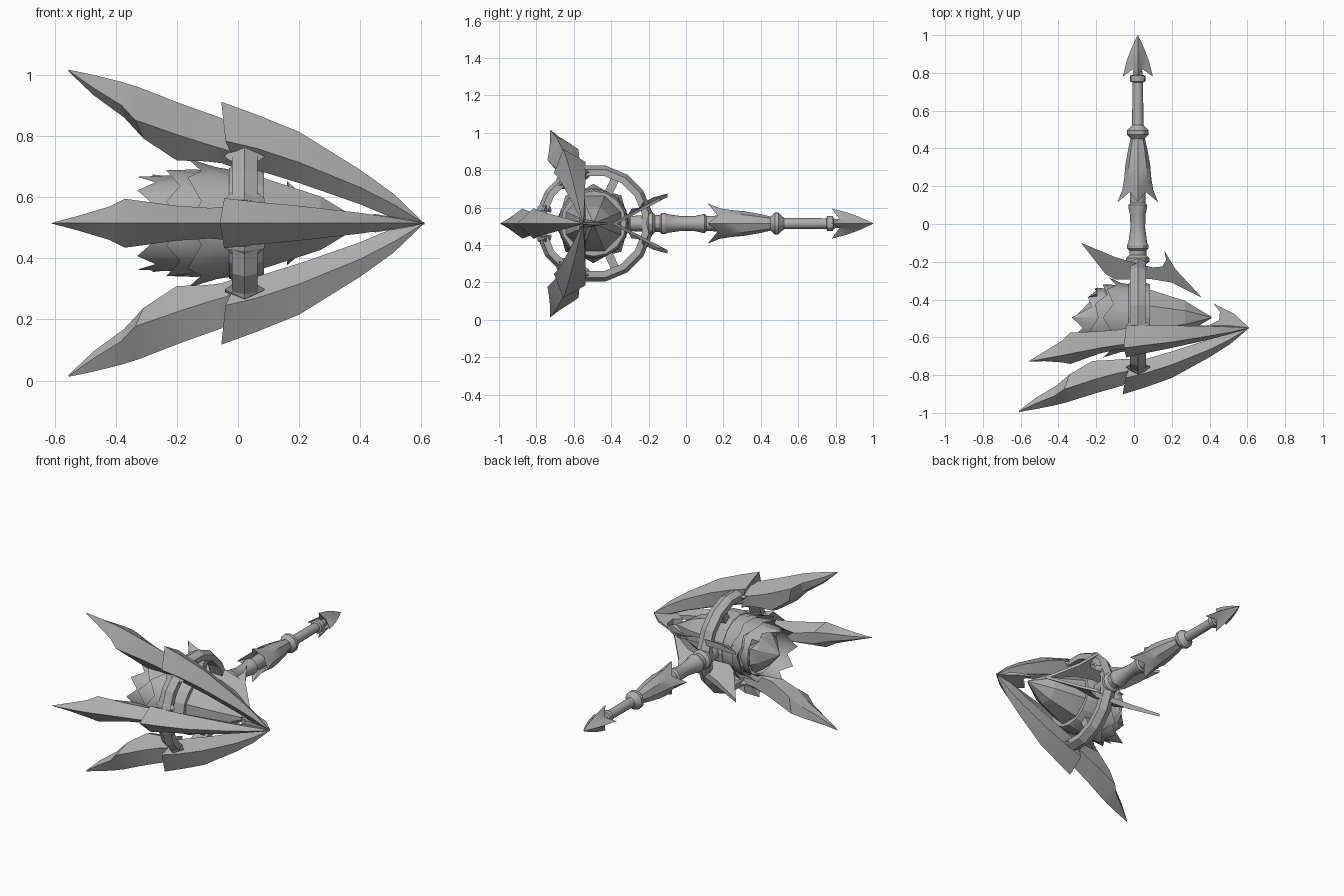
import bpy, bmesh, math
from mathutils import Vector

if "Cube" in bpy.data.objects:
    bpy.data.objects.remove(bpy.data.objects["Cube"])

ZC = 0.515   # height of the main axis
grey = bpy.data.materials.new("plain_grey")
grey.diffuse_color = (0.42, 0.42, 0.42, 1)
grey.use_nodes = True
grey.node_tree.nodes["Principled BSDF"].inputs["Base Color"].default_value = grey.diffuse_color


def make(name, verts, faces, angle=25):
    me = bpy.data.meshes.new(name)
    me.from_pydata([tuple(v) for v in verts], [], faces)
    bm = bmesh.new()
    bm.from_mesh(me)
    bmesh.ops.remove_doubles(bm, verts=bm.verts, dist=1e-4)
    bmesh.ops.recalc_face_normals(bm, faces=bm.faces)
    bm.to_mesh(me)
    bm.free()
    me.materials.append(grey)
    ob = bpy.data.objects.new(name, me)
    bpy.context.collection.objects.link(ob)
    bpy.ops.object.select_all(action='DESELECT')
    ob.select_set(True)
    bpy.context.view_layer.objects.active = ob
    bpy.ops.object.shade_smooth_by_angle(angle=math.radians(angle))
    return ob


def loft(name, rings, closed=False, caps=True, angle=25):
    """Skin equal-sized rings of points."""
    n, m = len(rings[0]), len(rings)
    faces = []
    for i in range(m if closed else m - 1):
        a, b = i * n, ((i + 1) % m) * n
        faces += [(a + j, a + (j + 1) % n, b + (j + 1) % n, b + j) for j in range(n)]
    if caps and not closed:
        faces += [tuple(range(n)), tuple(range((m - 1) * n, m * n))]
    return make(name, [p for r in rings for p in r], faces, angle)


def turned(name, rows, axis, centre, n=12, phase=0.0, caps=True, angle=30, shear=0.0):
    """Turned shape; a row (a, r, a2, r2) gives odd points their own values."""
    rings = []
    for i, row in enumerate(rows):
        a, r, a2, r2 = row if len(row) == 4 else row * 2
        ring = []
        for k in range(n):
            t = math.tau * (k + phase) / n
            p, q = (a, r) if k % 2 == 0 else (a2, r2)
            c, s = q * math.cos(t), q * math.sin(t)
            p += shear * max(0, c) if i == 3 else 0   # oblique rim
            v = Vector((p, c, s)) if axis == 'x' else Vector((c, p, s))
            ring.append(v + Vector(centre))
        rings.append(ring)
    return loft(name, rings, caps=caps, angle=angle)


def plate(name, outline, low, high):
    """Outline in x,y, with z given by two height rules."""
    rings = [[(x, y, f(x, y)) for x, y in outline] for f in (low, high)]
    return loft(name, rings, angle=10)


# --- three long blades; station = outer x, outer r, mid x, mid r, inner x, inner r, half width
FRONT = [(.61, 0, .61, 0, .61, 0, .001), (.51, .085, .51, .06, .50, .02, .018),
         (.40, .155, .40, .115, .40, .06, .034), (.20, .265, .20, .195, .20, .125, .057),
         (.06, .315, .06, .24, .06, .165, .07), (-.06, .352, -.045, .265, -.01, .17, .082),
         (-.025, .30, -.02, .25, 0, .175, .06)]
REAR = [(.0, .28, .0, .21, .0, .165, .05), (-.035, .285, -.04, .23, -.06, .165, .055),
        (-.06, .305, -.09, .24, -.12, .17, .05), (-.20, .345, -.20, .27, -.22, .175, .057),
        (-.36, .395, -.37, .325, -.34, .245, .08), (-.42, .41, -.42, .36, -.41, .305, .055),
        (-.52, .43, -.52, .40, -.52, .37, .025), (-.61, .445, -.61, .443, -.61, .44, .001)]


def blade(name, stations, out, side, xs, bump):
    rings = []
    for xo, ro, xm, rm, xi, ri, w in stations:
        ring = []
        for x, r, k in ((xo, ro, 0), (xm, rm, 1), (xi, ri, .45), (xi, ri, -.45), (xm, rm, -1)):
            bow = max(0, 1 - (x / .61) ** 2) * bump
            r += .5 * bow if abs(k) == .45 and x < 0 else 0
            x = x if x > 0 else x * xs
            ring.append(Vector((x, -.55 + bow, ZC)) + out * r + side * (k * w))
        rings.append(ring)
    loft(name, rings, angle=15)


for tag, dy, dz, xs, bump in (("middle", -1, 0, 1, 0), ("upper", -.4, 1.13, .91, .035),
                              ("lower", -.4, -1.13, .91, .035)):
    out = Vector((0, dy, dz))
    side = out.cross(Vector((1, 0, 0))).normalized() * (1.1 if dz else 1)
    blade(tag + "_blade_front", FRONT, out, side, xs, bump)
    blade(tag + "_blade_rear", REAR, out, side, xs, bump)

# --- flared diamond brackets where the ring enters and leaves each blade
for k, (deg, step) in enumerate(((160, 1), (200, -1), (97, 1), (132, -1), (263, -1), (228, 1))):
    rings = []
    for off, h in ((-1, .045), (3, .064), (6, .064)):
        t = math.radians(deg + step * off)
        d = Vector((0, math.cos(t), math.sin(t)))
        base = Vector((.022, -.49, ZC)) + d * .278
        rings.append([base + Vector((h * a, 0, 0)) + d * (h * .6 * b)
                      for a, b in ((1, 0), (0, 1), (-1, 0), (0, -1))])
    loft("ring_bracket_%d" % k, rings, angle=10)

# --- faceted ring around the core
rings = []
for k in range(16):
    t = math.tau * (k + .5) / 16
    rings.append([(.022 + x, -.49 + r * math.cos(t), ZC + r * math.sin(t))
                  for x, r in ((-.042, .26), (-.042, .295), (0, .315), (.042, .295), (.042, .26))])
loft("outer_ring", rings, closed=True, angle=10)

# --- spokes joining ring and core
for k, deg in enumerate((65, -65)):
    t = math.radians(deg)
    d, s = Vector((0, math.cos(t), math.sin(t))), Vector((0, -math.sin(t), math.cos(t)))
    loft("spoke_%d" % k, [[Vector((.022 + a * .025, -.49, ZC)) + d * r + s * b * .022
                          for a, b in ((1, 1), (-1, 1), (-1, -1), (1, -1))] for r in (.17, .27)], angle=10)

# --- bullet-shaped core with bands and rear petals
C = (0, -.495, ZC)
turned("core", [(.41, .004), (.27, .095), (.09, .158), (-.05, .18), (-.14, .165),
                (-.22, .11), (-.31, .004)], 'x', C, 8, .5, angle=10)
turned("core_band", [(.085, .155), (.085, .175), (.06, .185), (-.01, .19), (-.03, .18), (-.03, .165)],
       'x', C, 16, angle=20)
for i, (x0, r0, x1, r1, tip, rt, shear) in enumerate(((-.02, .175, -.12, .185, -.165, .212, .15),
                                                       (-.08, .168, -.19, .172, -.235, .188, .4),
                                                       (-.12, .15, -.27, .145, -.33, .152, .8))):
    xm = (x0 + x1) / 2
    turned("rear_petals_%d" % i, [(x0, r0 - .015), (x0, r0), (xm, r0 + .008),
                                  (tip, rt, x1, r1), (xm, r0 - .01)],
           'x', C, 16, i, caps=False, angle=35, shear=shear)

# --- curved hook behind the nose
hook = [(.61, -.55), (.53, -.475), (.42, -.42), (.455, -.465), (.45, -.51), (.40, -.535), (.45, -.57)]
thick = lambda x, y: .004 + max(0, -.44 - y) * .2 * max(0, min(1, (.61 - x) * 8))
plate("nose_hook", hook, lambda x, y: ZC - thick(x, y), lambda x, y: ZC + thick(x, y))

# --- paired swept guard wings at the handle root
wing = [(.36, -.39), (.22, -.24), (.16, -.14), (.17, -.19), (.15, -.225), (.10, -.23), (0, -.205),
        (-.10, -.175), (-.28, -.10), (-.19, -.215), (-.15, -.265), (-.10, -.295), (.08, -.29), (.2, -.31)]
for tag, s in (("upper", 1), ("lower", -1)):
    rise = lambda x, y: max(.0, (y + .39) * .53)
    plate(tag + "_guard_wing", wing, lambda x, y: ZC + s * (rise(x, y) - .012),
          lambda x, y: ZC + s * (rise(x, y) + .006 + (.02 if abs(x) < .12 else 0)))

# --- handle with collars
H = (.02, 0, ZC)
turned("handle", [(-.30, .04), (-.21, .045), (-.20, .062), (-.18, .062), (-.165, .045), (-.14, .045),
                  (-.13, .056), (-.11, .056), (-.10, .05), (-.02, .039), (.05, .041), (.09, .05),
                  (.10, .05), (.11, .04), (.25, .045), (.44, .028), (.455, .04), (.475, .058),
                  (.495, .058), (.51, .042), (.525, .03), (.75, .028), (.755, .04), (.785, .04),
                  (.79, .026), (.84, .02)], 'y', H, 12)

# --- sleeve with flared petals
turned("sleeve", [(.46, .036), (.40, .05), (.31, .066), (.24, .072), (.18, .082, .2, .068),
                  (.115, .108, .17, .06), (.2, .055, .2, .05)], 'y', H, 8, caps=False, angle=35)

# --- barbed spear point at the butt
turned("butt_point", [(1.0, .001), (.93, .034, .93, .024), (.86, .06, .86, .038),
                      (.78, .08, .82, .035), (.83, .025, .83, .02)], 'y', H, 8, angle=20)
